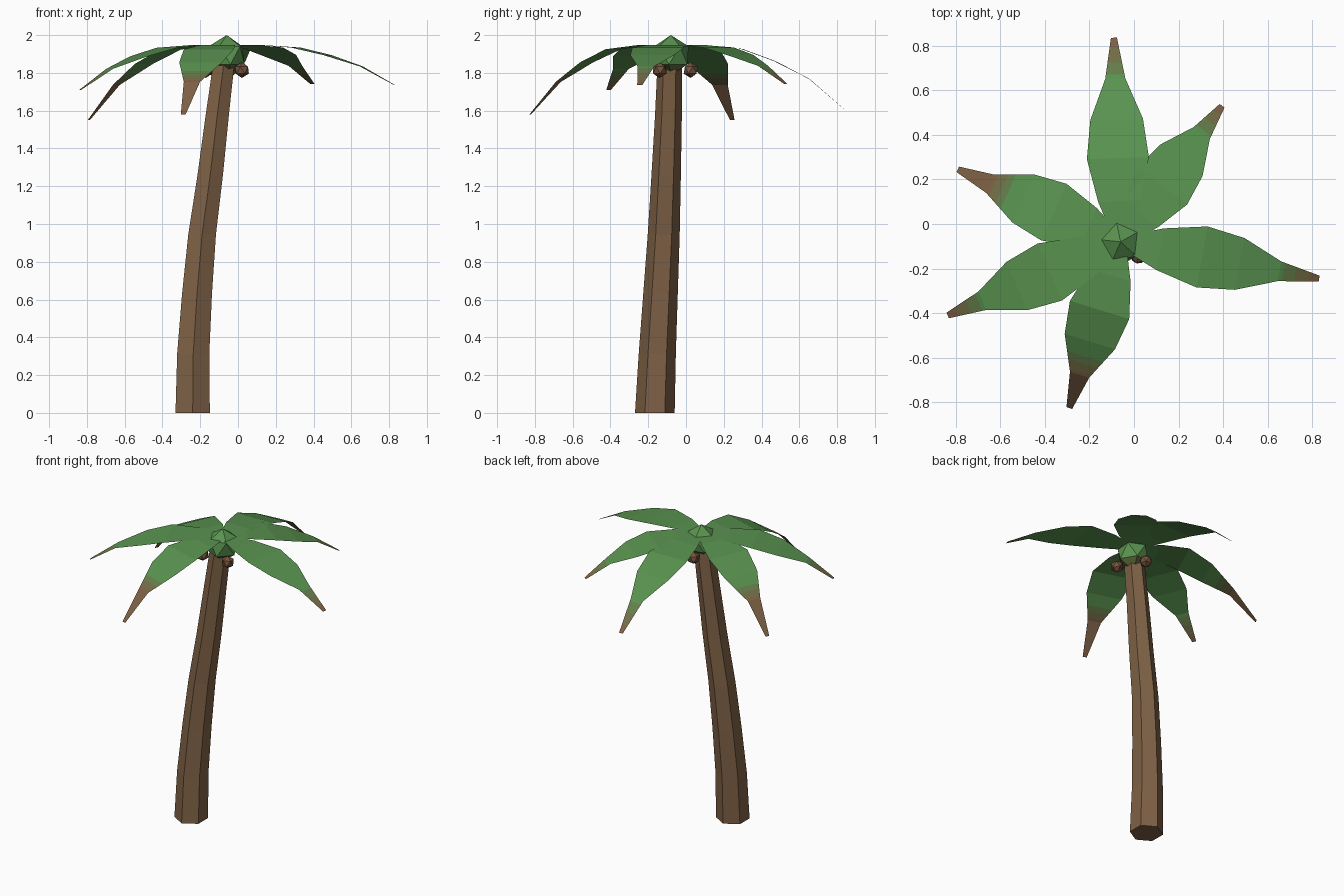
import bpy, bmesh, math
from mathutils import Vector, Matrix

cube = bpy.data.objects.get("Cube")
if cube:
    bpy.data.objects.remove(cube, do_unlink=True)


def material(name, r, g, b):
    m = bpy.data.materials.new(name)
    m.use_nodes = True
    m.diffuse_color = (r, g, b, 1)
    bsdf = next(n for n in m.node_tree.nodes if n.type == "BSDF_PRINCIPLED")
    bsdf.inputs["Base Color"].default_value = (r, g, b, 1)
    bsdf.inputs["Roughness"].default_value = 0.9
    return m


bark = material("bark brown", 0.209, 0.119, 0.060)
leaf = material("leaf green", 0.100, 0.290, 0.079)
fading = material("fading green", 0.130, 0.210, 0.070)
wilted = material("wilted olive", 0.170, 0.155, 0.064)
dry = material("dry brown", 0.209, 0.119, 0.060)
shell = material("coconut brown", 0.185, 0.090, 0.048)
bud = material("bud olive", 0.135, 0.170, 0.050)


def finish(name, bm, mats):
    mesh = bpy.data.meshes.new(name)
    bm.to_mesh(mesh)
    bm.free()
    for m in mats:
        mesh.materials.append(m)
    ob = bpy.data.objects.new(name, mesh)
    bpy.context.scene.collection.objects.link(ob)
    return ob


def lerp_table(table, t):
    """Piecewise linear lookup in a list of (t, value) pairs."""
    for (t0, v0), (t1, v1) in zip(table, table[1:]):
        if t <= t1:
            return v0 + (v1 - v0) * (t - t0) / (t1 - t0)
    return table[-1][1]


# Trunk: tapering six-sided rings along a gentle lean
RING_X = (-0.24, -0.237, -0.217, -0.19, -0.147, -0.11, -0.07)
RING_Y = (-0.165, -0.152, -0.135, -0.118, -0.105, -0.093, -0.085)
bm = bmesh.new()
rings = []
for i, (cx, cy) in enumerate(zip(RING_X, RING_Y)):
    radius = 0.105 - 0.0068 * i
    rings.append([bm.verts.new((cx + radius * math.cos(a), cy + radius * math.sin(a), 0.315 * i))
                  for a in (math.radians(30 + 60 * k) for k in range(6))])
for low, high in zip(rings, rings[1:]):
    for k in range(6):
        n = (k + 1) % 6
        bm.faces.new((low[k], low[n], high[n], high[k]))
bm.faces.new(rings[0][::-1])
bm.faces.new(rings[-1])
finish("trunk", bm, [bark])

# Crown bud: faceted ball, olive on its underside
bm = bmesh.new()
bmesh.ops.create_icosphere(bm, subdivisions=1, radius=0.107,
                           matrix=Matrix.Translation((-0.06, -0.08, 1.893))
                           @ Matrix.Rotation(math.radians(30), 4, "Z"))
bm.normal_update()
for f in bm.faces:
    f.material_index = 1 if f.normal.z < -0.3 else 0
finish("crown_bud", bm, [leaf, bud])

# Coconuts: three around the top of the trunk
for i in range(3):
    a = math.radians(120 * i - 30)
    bm = bmesh.new()
    spot = (-0.075 + 0.11 * math.cos(a), -0.085 + 0.11 * math.sin(a), 1.815)
    bmesh.ops.create_icosphere(bm, subdivisions=1, radius=0.042,
                               matrix=Matrix.Translation(spot)
                               @ Matrix.Rotation(a, 4, "Z"))
    finish(f"coconut_{i + 1}", bm, [shell])

# Fronds: flat drooping blades with browning tips
WIDTH = [(0, 0.05), (0.2, 0.19), (0.41, 0.278), (0.6, 0.236), (0.8, 0.09), (1, 0.027)]
DROOP = [(0, 0), (0.2, 0), (0.41, 0.06), (0.6, 0.25), (0.8, 0.53), (1, 1)]
ROOT = Vector((-0.06, -0.08, 1.947))


def frond(name, tip, bands):
    """bands: where fading, wilted and dry colour begin along the blade."""
    reach = Vector(tip) - ROOT
    drop, reach.z = -reach.z, 0
    side = Vector((-reach.y, reach.x, 0)).normalized()
    stations = sorted({t for t, _ in WIDTH} | set(bands))
    bm = bmesh.new()
    pairs = []
    for t in stations:
        mid = ROOT + reach * t - Vector((0, 0, drop * lerp_table(DROOP, t)))
        half = side * lerp_table(WIDTH, t) / 2
        pairs.append((bm.verts.new(mid - half), bm.verts.new(mid + half)))
    for i, (a, b) in enumerate(zip(pairs, pairs[1:])):
        f = bm.faces.new((a[0], b[0], b[1], a[1]))
        f.material_index = sum(stations[i] >= s for s in bands)
    finish(name, bm, [leaf, fading, wilted, dry])


FRESH = (0.82, 0.88, 0.95)
OLD = (0.69, 0.73, 0.78)
frond("back_frond", (-0.09, 0.835, 1.61), FRESH)
frond("back_left_frond", (0.395, 0.53, 1.74), FRESH)
frond("left_frond", (0.83, -0.245, 1.735), FRESH)
frond("front_frond", (-0.29, -0.825, 1.58), OLD)
frond("front_right_frond", (-0.835, -0.41, 1.71), FRESH)
frond("back_right_frond", (-0.79, 0.245, 1.55), OLD)
